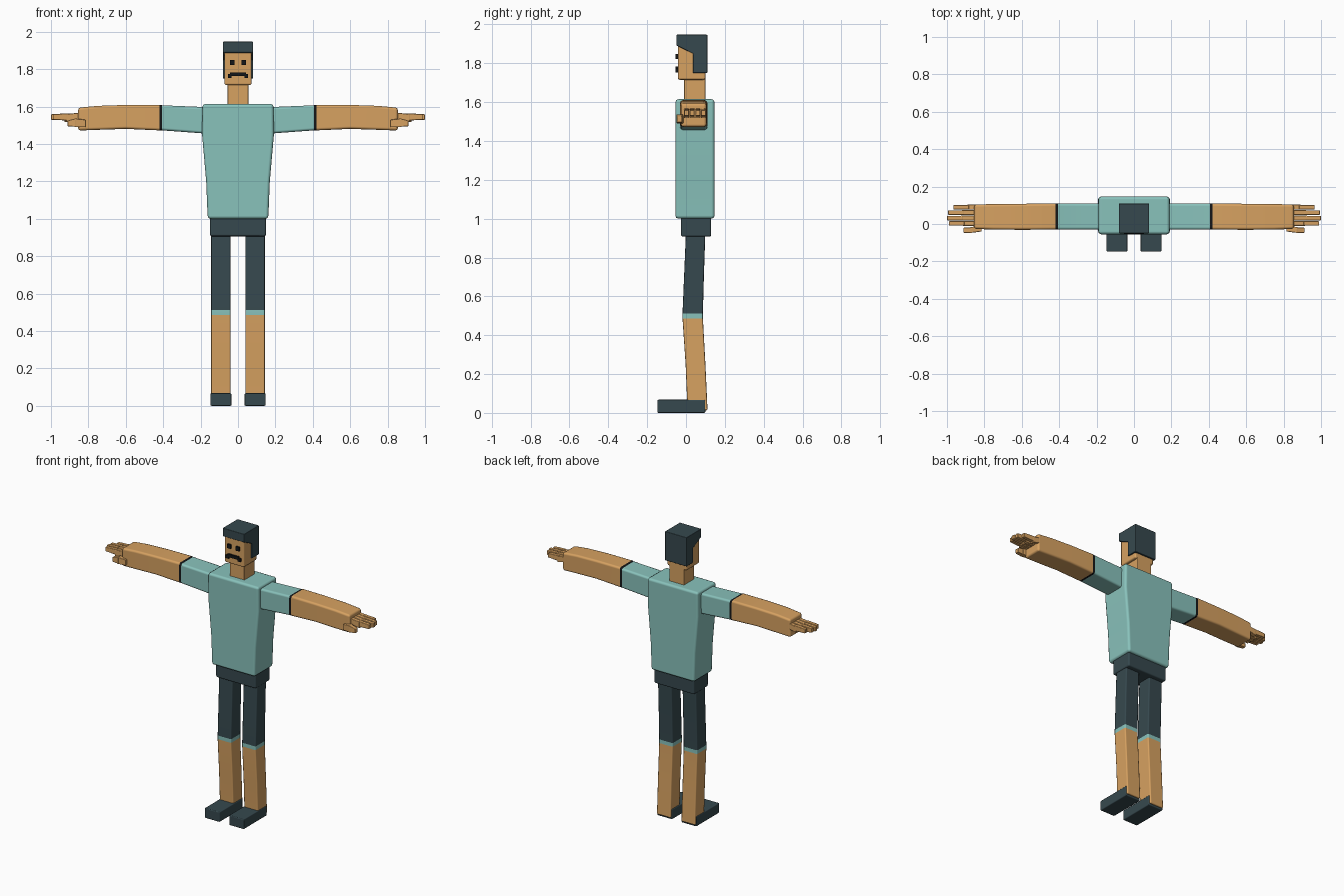
import bpy

cube = bpy.data.objects.get("Cube")
if cube:
    bpy.data.objects.remove(cube)


def make_material(name, rgb):
    mat = bpy.data.materials.new(name)
    mat.use_nodes = True
    mat.diffuse_color = (*rgb, 1)
    mat.node_tree.nodes["Principled BSDF"].inputs["Base Color"].default_value = (*rgb, 1)
    return mat


SKIN = make_material("skin", (0.68, 0.36, 0.12))
TEAL = make_material("teal cloth", (0.25, 0.54, 0.50))
SLATE = make_material("dark slate", (0.037, 0.066, 0.077))
BLACK = make_material("black", (0.007, 0.008, 0.009))


def build(name, verts, faces, mats, bevel=0.0, segments=2):
    mesh = bpy.data.meshes.new(name)
    mesh.from_pydata(verts, [], faces)
    for mat in mats:
        mesh.materials.append(mat)
    obj = bpy.data.objects.new(name, mesh)
    bpy.context.collection.objects.link(obj)
    # Consistent outward faces, also on mirrored parts
    bpy.ops.object.select_all(action="DESELECT")
    obj.select_set(True)
    bpy.context.view_layer.objects.active = obj
    bpy.ops.object.mode_set(mode="EDIT")
    bpy.ops.mesh.select_all(action="SELECT")
    bpy.ops.mesh.normals_make_consistent(inside=False)
    bpy.ops.object.mode_set(mode="OBJECT")
    bpy.ops.object.shade_smooth_by_angle()
    if bevel:
        mod = obj.modifiers.new("Soft edges", "BEVEL")
        mod.width = bevel
        mod.segments = segments
        mod.limit_method = "ANGLE"
        mod.harden_normals = True
    return obj


def loft(name, axis, stations, mats, bevel=0.0, side=1):
    """Rectangular sections (position, low a, high a, low b, high b) along x or z."""
    verts, faces = [], []
    for pos, a0, a1, b0, b1 in stations:
        for a, b in ((a0, b0), (a1, b0), (a1, b1), (a0, b1)):
            x, y, z = (pos, a, b) if axis == "x" else (a, b, pos)
            verts.append((side * x, y, z))
    for s in range(0, len(verts) - 4, 4):
        for i in range(4):
            j = (i + 1) % 4
            faces.append((s + i, s + j, s + j + 4, s + i + 4))
    n = len(verts)
    faces += [(0, 1, 2, 3), (n - 4, n - 3, n - 2, n - 1)]
    return build(name, verts, faces, mats, bevel)


def box(name, x, y, z, mat, bevel=0.0, side=1):
    return loft(name, "z", [(h, *x, *y) for h in z], [mat], bevel, side)


def extrude_x(name, outline, half, mat, bevel):
    n = len(outline)
    verts = [(x, y, z) for x in (-half, half) for y, z in outline]
    faces = [tuple(range(n)), tuple(range(n, 2 * n))]
    faces += [(i, (i + 1) % n, (i + 1) % n + n, i + n) for i in range(n)]
    return build(name, verts, faces, [mat], bevel)


# Torso and hips
loft("shirt", "z", [(1.0, -.162, .162, -.055, .147), (1.2, -.17, .17, -.055, .147),
                    (1.45, -.192, .192, -.055, .147), (1.615, -.19, .19, -.055, .147)],
     [TEAL], .016)
box("hips", (-.15, .15), (-.026, .13), (.907, 1.02), SLATE, .01)

# Head
box("neck", (-.055, .055), (-.01, .1), (1.58, 1.74), SKIN, .004)
box("head", (-.073, .073), (-.042, .1), (1.715, 1.92), SKIN, .01)
extrude_x("hair", [(-.05, 1.947), (.11, 1.947), (.11, 1.75), (.036, 1.75),
                   (.036, 1.85), (-.05, 1.892)], .081, SLATE, .004)
box("mouth", (-.042, .042), (-.054, -.04), (1.763, 1.783), BLACK)

for side, label in ((1, "left"), (-1, "right")):
    # Face details
    box(label + "_eye", (.018, .044), (-.054, -.04), (1.822, 1.849), BLACK, side=side)
    box(label + "_mouth_corner", (.034, .054), (-.0545, -.04), (1.752, 1.774), BLACK, side=side)

    # Arm with sleeve and cuff
    arm = loft(label + "_arm", "x",
               [(.16, -.03, .11, 1.455, 1.597), (.405, -.03, .11, 1.473, 1.607),
                (.42, -.03, .11, 1.473, 1.61), (.6, -.031, .108, 1.481, 1.609),
                (.75, -.03, .106, 1.476, 1.604), (.855, -.026, .105, 1.472, 1.594)],
               [TEAL, BLACK, SKIN], .014, side)
    for face in arm.data.polygons:
        x = abs(face.center.x)
        face.material_index = 0 if x < .4 else 1 if x < .42 else 2

    # Four fingers in two joints, from index to little
    for i, tip in enumerate((.99, 1.0, .994, .966)):
        y = -.01 + i * .029
        knuckle = tip - .072
        loft(f"{label}_finger_{i + 1}_base", "x",
             [(.84, y, y + .026, 1.53, 1.568), (knuckle, y, y + .026, 1.517, 1.56)],
             [SKIN], .004, side)
        loft(f"{label}_finger_{i + 1}_tip", "x",
             [(knuckle - .012, y + .001, y + .025, 1.526, 1.564),
              (tip, y + .001, y + .025, 1.53, 1.559)], [SKIN], .004, side)

    # Thumb
    loft(label + "_thumb_base", "x", [(.815, -.04, -.01, 1.49, 1.53),
                                      (.875, -.048, -.016, 1.49, 1.537)], [SKIN], .004, side)
    loft(label + "_thumb_tip", "x", [(.865, -.049, -.02, 1.492, 1.538),
                                     (.912, -.047, -.02, 1.495, 1.525)], [SKIN], .004, side)

    # Leg with trouser, hem band and bare shin
    leg = loft(label + "_leg", "z",
               [(.012, .04, .144, .008, .111), (.25, .04, .144, -.002, .1),
                (.487, .04, .144, -.018, .087), (.512, .04, .144, -.018, .087),
                (.7, .04, .144, -.01, .092), (.94, .04, .144, .0, .1)],
               [SKIN, TEAL, SLATE], .008, side)
    for face in leg.data.polygons:
        z = face.center.z
        face.material_index = 0 if z < .487 else 1 if z < .512 else 2

    # Shoe
    box(label + "_shoe", (.035, .147), (-.148, .1), (0, .068), SLATE, .006, side)
